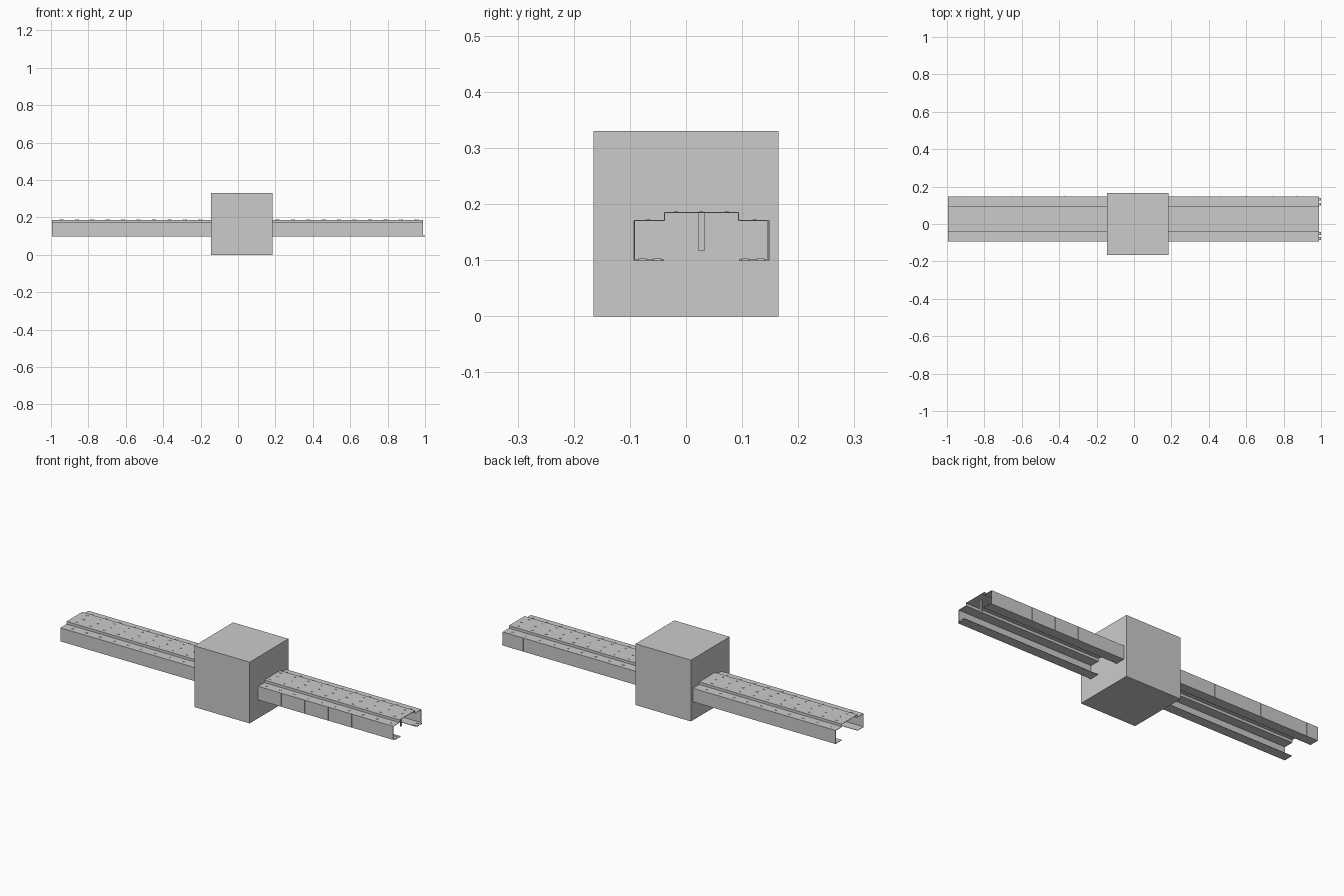
import bpy

cube = bpy.data.objects.get("Cube")
if cube:
    bpy.data.objects.remove(cube, do_unlink=True)

grey = bpy.data.materials.new("light_grey")
grey.use_nodes = True
colour = (0.6, 0.6, 0.6, 1)
grey.diffuse_color = colour
grey.node_tree.nodes["Principled BSDF"].inputs["Base Color"].default_value = colour

MID = 0.0275   # centre line of the rail
X0, X1 = -0.995, 0.99


def mesh_object(name, verts, faces):
    mesh = bpy.data.meshes.new(name)
    mesh.from_pydata(verts, [], faces)
    mesh.materials.append(grey)
    ob = bpy.data.objects.new(name, mesh)
    bpy.context.collection.objects.link(ob)
    return ob


def boxes(name, bounds):
    """One object made of boxes given as (low corner, high corner)."""
    verts, faces = [], []
    for lo, hi in bounds:
        n = len(verts)
        verts += [(x, y, z) for x in (lo[0], hi[0])
                  for y in (lo[1], hi[1]) for z in (lo[2], hi[2])]
        for f in ((0, 1, 3, 2), (4, 6, 7, 5), (0, 4, 5, 1),
                  (2, 3, 7, 6), (0, 2, 6, 4), (1, 5, 7, 3)):
            faces.append([n + i for i in f])
    return mesh_object(name, verts, faces)


# Central block
boxes("central_block", [((-0.145, -0.165, 0), (0.185, 0.165, 0.33))])

# Folded sheet rail: stepped top, side walls and inturned bottom flanges
half = [(0.067, 0.1), (0.119, 0.1), (0.119, 0.171), (0.066, 0.171), (0.066, 0.185)]
outline = [(MID + d, z) for d, z in half] + [(MID - d, z) for d, z in reversed(half)]
count = len(outline)
verts = [(x, y, z) for x in (X0, X1) for y, z in outline]
faces = [(i, i + 1, i + 1 + count, i + count) for i in range(count - 1)]
rail = mesh_object("channel_rail", verts, faces)
sheet = rail.modifiers.new("sheet_thickness", "SOLIDIFY")
sheet.thickness = 0.002
sheet.offset = 0
sheet.use_even_offset = True

# Tiny raised studs in rows along the top and the lower shelves
studs = []
rows = [(-0.045, 0.185), (0, 0.185), (0.045, 0.185), (-0.095, 0.171), (0.095, 0.171)]
for k in range(24):
    for r, (d, z) in enumerate(rows):
        x = -0.95 + 0.0825 * k + 0.012 * (r % 2)
        y = MID + d
        studs.append(((x - 0.005, y - 0.003, z), (x + 0.005, y + 0.003, z + 0.0025)))
boxes("rail_studs", studs)

# Slim vertical ribs on both side walls
ribs = []
for x in (-0.93, -0.65, -0.37, 0.32, 0.46, 0.6, 0.74, 0.87):
    for side in (-1, 1):
        y = MID + side * 0.1205
        ribs.append(((x - 0.003, y - 0.001, 0.1), (x + 0.003, y + 0.001, 0.171)))
boxes("wall_ribs", ribs)

# Small joining tabs past the rail end
tabs = []
for side in (-1, 1):
    for d in (0.078, 0.105):
        y = MID + side * d
        tabs.append(((X1 - 0.02, y - 0.007, 0.099), (1.0, y + 0.007, 0.103)))
boxes("end_tabs", tabs)

# Hanging post under the top near the joining end
boxes("hanging_post", [((0.95, MID - 0.0065, 0.117), (0.955, MID + 0.0065, 0.185))])
